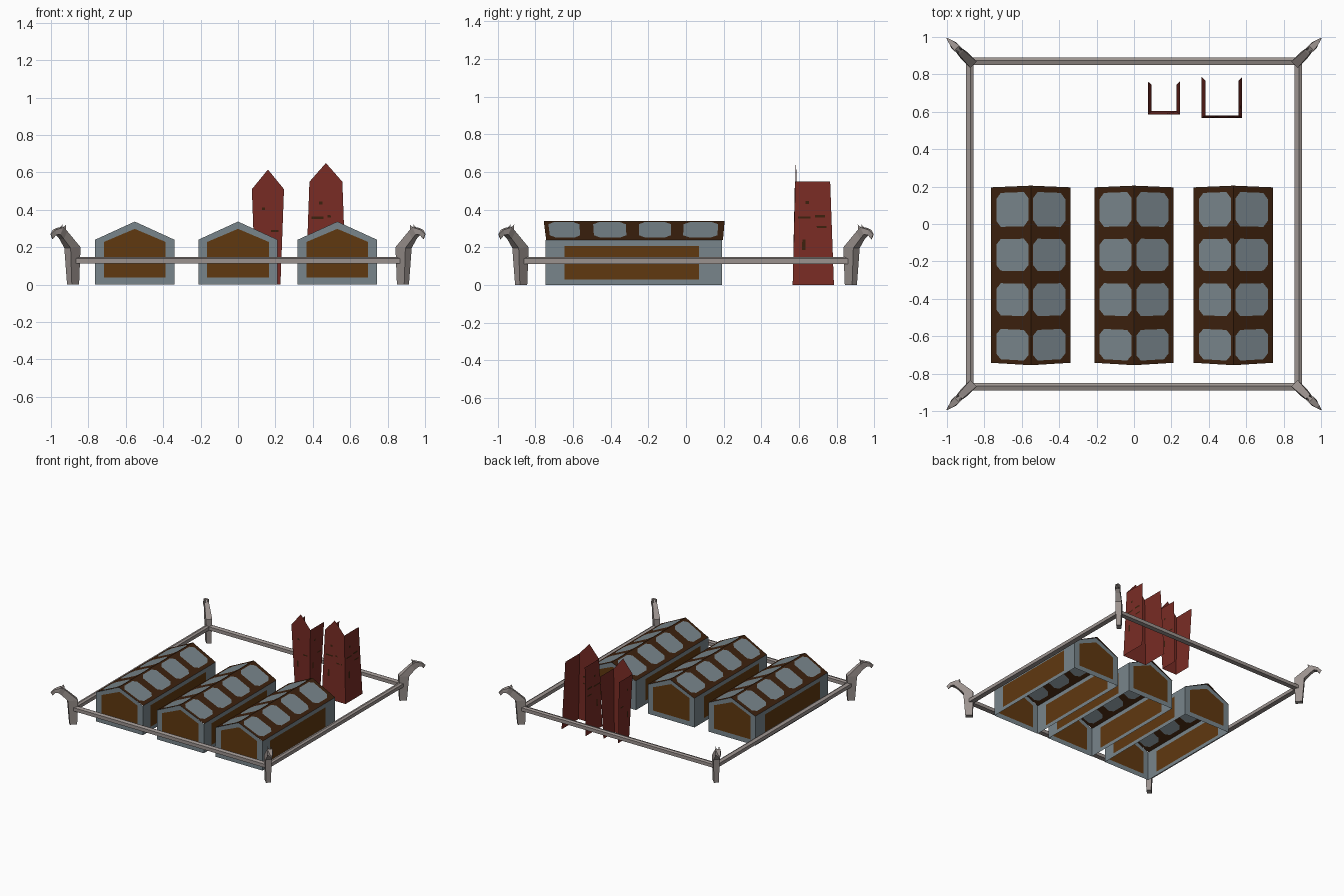
import bpy, bmesh, math
from mathutils import Vector

if "Cube" in bpy.data.objects:
    bpy.data.objects.remove(bpy.data.objects["Cube"])


def mat(name, rgb):
    m = bpy.data.materials.new(name)
    m.diffuse_color = (*rgb, 1)
    m.use_nodes = True
    m.node_tree.nodes["Principled BSDF"].inputs["Base Color"].default_value = m.diffuse_color
    return m


SLATE = mat("slate grey", (0.19, 0.235, 0.26))
OCHRE = mat("ochre brown", (0.115, 0.04, 0.005))
DARK = mat("dark brown", (0.045, 0.015, 0.004))
RED = mat("barn red", (0.19, 0.025, 0.018))
STONE = mat("pale weathered wood", (0.33, 0.29, 0.275))


def finish(bm, name, mats, recalc=True):
    if recalc:
        bmesh.ops.recalc_face_normals(bm, faces=bm.faces)
    me = bpy.data.meshes.new(name)
    bm.to_mesh(me)
    bm.free()
    for m in mats:
        me.materials.append(m)
    ob = bpy.data.objects.new(name, me)
    bpy.context.collection.objects.link(ob)
    return ob


def face(bm, pts, mi=0):
    f = bm.faces.new([bm.verts.new(p) for p in pts])
    f.material_index = mi


def framed(bm, outer, inner, frame_mi, panel_mi):
    """Flat polygon with a differently coloured polygon cut into it."""
    n = len(outer)
    for i in range(n):
        j = (i + 1) % n
        face(bm, [outer[i], outer[j], inner[j], inner[i]], frame_mi)
    face(bm, inner, panel_mi)


def quad_at(c, u, v):
    a, b, d, e = [Vector(p) for p in c]
    return a.lerp(b, u).lerp(e.lerp(d, u), v)


def roof_cell(bm, c, u0, u1, v0, v1):
    """Dark roof bay with a rounded slate patch."""
    k, h = 0.18 * (u1 - u0), 0.14 * (v1 - v0)
    uv = [(u0 + k, v0), (u1 - k, v0), (u1, v0 + h), (u1, v1 - h),
          (u1 - k, v1), (u0 + k, v1), (u0, v1 - h), (u0, v0 + h)]
    p = [quad_at(c, *q) for q in uv]
    for i in range(4):
        o, o2 = c[i], c[(i + 1) % 4]
        face(bm, [o, o2, p[2 * i + 1], p[2 * i]], 2)
        face(bm, [o, p[2 * i], p[2 * i - 1]], 2)
    face(bm, p, 0)


# Longhouses: open-bottomed shells
W, EAVE, RIDGE = 0.212, 0.24, 0.34
Y0, Y1 = -0.745, 0.192


def longhouse(name, cx):
    bm = bmesh.new()
    # gable ends with ochre pentagon panels
    outer = [(-W, 0), (W, 0), (W, EAVE), (0, RIDGE - 0.003), (-W, EAVE)]
    inner = [(-0.165, 0.038), (0.165, 0.038), (0.165, 0.228), (0, 0.298), (-0.165, 0.228)]
    for y in (Y0, Y1):
        framed(bm, [(cx + x, y, z) for x, z in outer],
               [(cx + x, y, z) for x, z in inner], 0, 1)
    for s in (-1, 1):
        # long side walls
        x = cx + s * W
        framed(bm, [(x, Y0, 0), (x, Y1, 0), (x, Y1, EAVE), (x, Y0, EAVE)],
               [(x, -0.645, 0.03), (x, 0.07, 0.03), (x, 0.07, 0.207), (x, -0.645, 0.207)], 0, 1)
        # roof slope in four bays, ridge slightly longer than the eaves
        eave = lambda t: Vector((x, -0.742 + 0.938 * t, EAVE))
        ridge = lambda t: Vector((cx, -0.755 + 0.96 * t, RIDGE))
        cuts = [0, 0.235, 0.49, 0.74, 1]
        patches = [(0.1, 0.83), (0.145, 0.86), (0.14, 0.86), (0.13, 0.87)]
        for i in range(4):
            a, b = cuts[i], cuts[i + 1]
            c = [eave(a), eave(b), ridge(b), ridge(a)]
            roof_cell(bm, c, *patches[i], 0.13, 0.94)
    finish(bm, name, [SLATE, OCHRE, DARK])


for nm, cx in (("left_longhouse", -0.552), ("middle_longhouse", 0.0), ("right_longhouse", 0.531)):
    longhouse(nm, cx)


# Red three-sided screens: pointed front, two side sheets, open back
def screen(name, cx, wb, wt, fb, ft, bb, bt, h, peak, flecks):
    bm = bmesh.new()
    front = [(cx - wb, fb, 0), (cx + wb, fb, 0), (cx + wt, ft, h), (cx - wt, ft, h)]
    face(bm, front[:3] + [(cx, ft, peak), front[3]])
    for s in (-1, 1):
        side = [(cx + s * wb, fb, 0), (cx + s * wb, bb, 0), (cx + s * wt, bt, h), (cx + s * wt, ft, h)]
        face(bm, side)
        # small dark weathering marks
        for u, v, du, dv in flecks:
            face(bm, [quad_at(side, a, b) + Vector((s * 0.001, 0, 0)) for a, b in
                      ((u, v), (u + du, v), (u + du, v + dv), (u, v + dv))], 1)
    for u, v, du, dv in flecks:
        face(bm, [quad_at(front, a, b) + Vector((0, -0.001, 0)) for a, b in
                  ((u, v), (u + du, v), (u + du, v + dv), (u, v + dv))], 1)
    finish(bm, name, [RED, DARK], recalc=False)


FLECKS = [(0.1, 0.64, 0.33, 0.02), (0.55, 0.65, 0.28, 0.025), (0.6, 0.55, 0.26, 0.02),
          (0.22, 0.34, 0.08, 0.1), (0.3, 0.78, 0.1, 0.03)]
screen("small_red_screen", 0.16, 0.067, 0.086, 0.603, 0.585, 0.745, 0.762, 0.51, 0.615, FLECKS[2:])
screen("large_red_screen", 0.47, 0.108, 0.088, 0.566, 0.58, 0.785, 0.765, 0.55, 0.65, FLECKS)


# Fence rails: beams with a ridged top
def rail(name, along_x, pos):
    bm = bmesh.new()
    prof = [(-0.02, 0.112), (0.02, 0.112), (0.02, 0.14), (0.004, 0.148), (-0.02, 0.14)]
    ends = []
    for e in (-0.88, 0.88):
        pts = [(e, pos + d, z) if along_x else (pos + d, e, z) for d, z in prof]
        ends.append([bm.verts.new(p) for p in pts])
    a, b = ends
    bm.faces.new(a)
    bm.faces.new(b)
    for i in range(5):
        j = (i + 1) % 5
        bm.faces.new([a[i], a[j], b[j], b[i]])
    finish(bm, name, [STONE])


rail("front_rail", True, -0.87)
rail("back_rail", True, 0.87)
rail("left_rail", False, -0.877)
rail("right_rail", False, 0.877)

# Corner posts with beaked heads leaning outwards on the diagonal
# (inner r, inner z, outer r, outer z, half width)
SECTIONS = [(-0.025, 0, 0.03, 0, 0.018), (-0.03, 0.2, 0.045, 0.196, 0.024),
            (0.062, 0.285, 0.09, 0.245, 0.017), (0.095, 0.306, 0.118, 0.268, 0.02),
            (0.145, 0.293, 0.14, 0.266, 0.011), (0.172, 0.27, 0.158, 0.243, 0.002)]


def post(name, sx, sy):
    bm = bmesh.new()
    k = math.sqrt(0.5)

    def at(r, w, z):
        return Vector((sx * (0.88 + k * (r + w)), sy * (0.873 + k * (r - w)), z))

    loops = [[bm.verts.new(p) for p in (at(ri, -w, zi), at(ri, w, zi), at(ro, w, zo), at(ro, -w, zo))]
             for ri, zi, ro, zo, w in SECTIONS]
    bm.faces.new(loops[0])
    bm.faces.new(loops[-1])
    for a, b in zip(loops, loops[1:]):
        for i in range(4):
            j = (i + 1) % 4
            bm.faces.new([a[i], a[j], b[j], b[i]])
    # pair of short horns
    for s in (-1, 1):
        base = [bm.verts.new(at(r, s * w, z)) for r, w, z in
                ((0.075, 0.004, 0.288), (0.075, 0.016, 0.286), (0.105, 0.01, 0.295))]
        tip = bm.verts.new(at(0.068, s * 0.014, 0.322))
        bm.faces.new(base)
        for i in range(3):
            bm.faces.new([base[i], base[(i + 1) % 3], tip])
    finish(bm, name, [STONE])


for sx, nx in ((-1, "left"), (1, "right")):
    for sy, ny in ((-1, "front"), (1, "back")):
        post(f"{ny}_{nx}_post", sx, sy)
